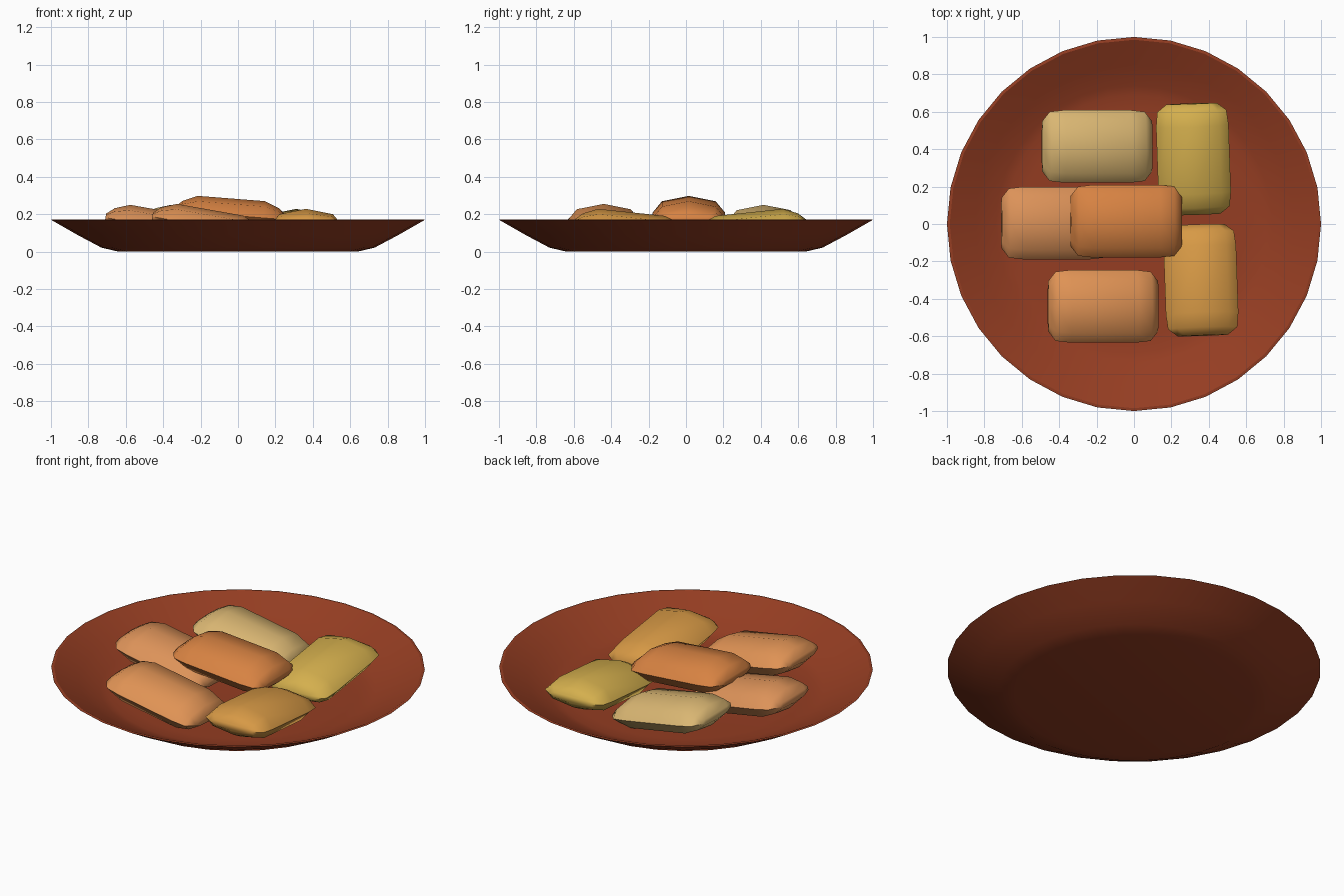
import bpy, bmesh, math
from mathutils import Matrix, Vector

if "Cube" in bpy.data.objects:
    bpy.data.objects.remove(bpy.data.objects["Cube"])


def make_object(name, bm, colour, angle):
    bmesh.ops.recalc_face_normals(bm, faces=bm.faces)
    me = bpy.data.meshes.new(name)
    bm.to_mesh(me)
    bm.free()
    ob = bpy.data.objects.new(name, me)
    bpy.context.collection.objects.link(ob)
    mat = bpy.data.materials.new(name + "_colour")
    mat.diffuse_color = (*colour, 1)
    mat.use_nodes = True
    mat.node_tree.nodes["Principled BSDF"].inputs["Base Color"].default_value = mat.diffuse_color
    me.materials.append(mat)
    bpy.ops.object.select_all(action='DESELECT')
    ob.select_set(True)
    bpy.context.view_layer.objects.active = ob
    bpy.ops.object.shade_smooth_by_angle(angle=math.radians(angle))
    return ob


def loft(bm, rings):
    # Skin closed rings together and cap both ends
    vs = [[bm.verts.new(p) for p in r] for r in rings]
    n = len(vs[0])
    for a, b in zip(vs, vs[1:]):
        for i in range(n):
            j = (i + 1) % n
            bm.faces.new((a[i], a[j], b[j], b[i]))
    bm.faces.new(vs[0])
    bm.faces.new(vs[-1])


# Shallow 32-sided plate: outside, rim, then inside
PLATE = [(0.64, 0), (0.73, 0.021), (0.86, 0.09), (1, 0.17), (0.985, 0.172),
         (0.85, 0.103), (0.74, 0.05), (0.69, 0.036), (0.6, 0.03)]
bm = bmesh.new()
loft(bm, [[(r * math.cos(math.tau * i / 32), r * math.sin(math.tau * i / 32), z)
           for i in range(32)] for r, z in PLATE])
make_object("plate", bm, (0.30, 0.047, 0.016), 30)

# Stuffed pasta pillows: (distance along length, half width, half height)
STATIONS = [(-0.298, 0.135, 0.022), (-0.258, 0.185, 0.058), (-0.18, 0.194, 0.09)]
STATIONS += [(-x, w, h) for x, w, h in reversed(STATIONS)]
SECTION = [(1, 0), (0.74, 0.68), (0, 1), (-0.74, 0.68),
           (-1, 0), (-0.74, -0.68), (0, -1), (0.74, -0.68)]


def pillow(name, loc, turn, tilt, colour):
    bm = bmesh.new()
    loft(bm, [[(x, w * a, h * b) for a, b in SECTION] for x, w, h in STATIONS])
    m = (Matrix.Translation(Vector(loc)) @ Matrix.Rotation(math.radians(turn), 4, 'Z')
         @ Matrix.Rotation(math.radians(tilt), 4, 'Y'))
    bmesh.ops.transform(bm, matrix=m, verts=bm.verts)
    make_object(name, bm, colour, 60)


# Positive tilt lowers the +length end
pillow("pillow_back_left", (-0.197, 0.415, 0.130), 0, 10, (0.70, 0.47, 0.17))
pillow("pillow_left", (-0.415, 0.005, 0.130), 0, 10, (0.72, 0.29, 0.10))
pillow("pillow_front_left", (-0.165, -0.44, 0.135), 0, 10, (0.74, 0.29, 0.09))
pillow("pillow_back_right", (0.318, 0.347, 0.120), 92, -6, (0.66, 0.43, 0.075))
pillow("pillow_front_right", (0.358, -0.300, 0.120), 92, 6, (0.68, 0.32, 0.06))
pillow("pillow_top", (-0.042, 0.015, 0.194), 0, 4.5, (0.68, 0.225, 0.055))
